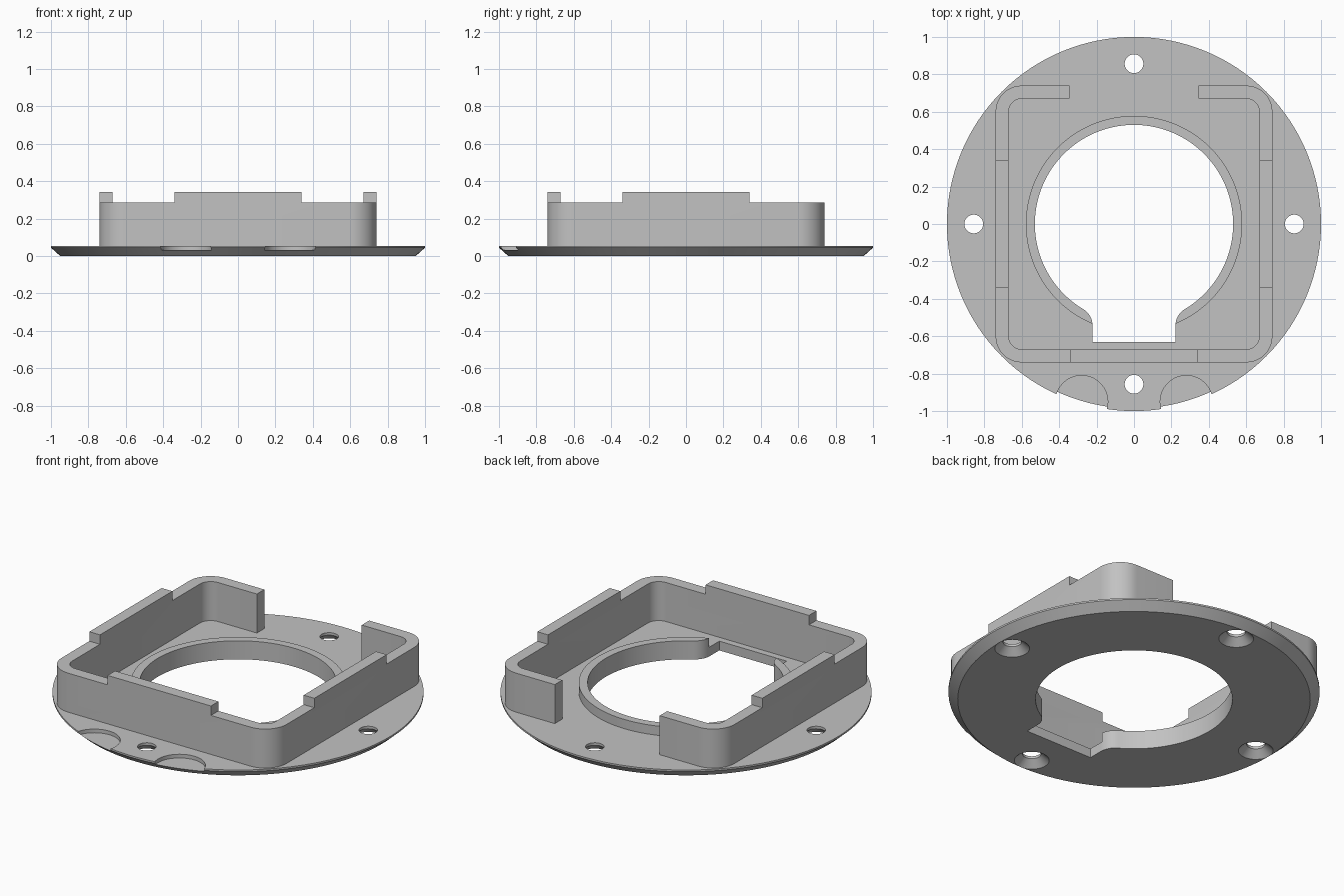
import bpy
import bmesh
from math import cos, sin, pi, atan2, hypot, sqrt, radians

cube = bpy.data.objects.get("Cube")
if cube:
    bpy.data.objects.remove(cube, do_unlink=True)

# One grey plastic for everything
grey = bpy.data.materials.new("grey plastic")
grey.use_nodes = True
colour = (0.54, 0.54, 0.54, 1)
grey.diffuse_color = colour
grey.node_tree.nodes["Principled BSDF"].inputs["Base Color"].default_value = colour

PLATE_TOP = 0.055
COLLAR_TOP = 0.11
WALL_TOP = 0.287
TAB_TOP = 0.343
TAB = 0.34


def arc(cx, cy, r, a0, a1, n):
    return [(cx + r * cos(a0 + (a1 - a0) * i / n),
             cy + r * sin(a0 + (a1 - a0) * i / n)) for i in range(n + 1)]


def circle(r, cx=0, cy=0, n=128):
    return arc(cx, cy, r, 0, 2 * pi, n)[:-1]


def rounded_square(half, r):
    c = half - r
    pts = []
    for k, (sx, sy) in enumerate([(1, 1), (-1, 1), (-1, -1), (1, -1)]):
        pts += arc(sx * c, sy * c, r, k * pi / 2, (k + 1) * pi / 2, 12)
    return pts


def box(x0, x1, y0, y1):
    return [(x0, y0), (x1, y0), (x1, y1), (x0, y1)]


def loft(name, *levels):
    """Solid through (z, outline) levels with equal point counts."""
    bm = bmesh.new()
    rings = [[bm.verts.new((x, y, z)) for x, y in pts] for z, pts in levels]
    for low, high in zip(rings, rings[1:]):
        for i in range(len(low)):
            j = (i + 1) % len(low)
            bm.faces.new((low[i], low[j], high[j], high[i]))
    bm.faces.new(rings[0][::-1])
    bm.faces.new(rings[-1])
    bmesh.ops.recalc_face_normals(bm, faces=bm.faces)
    mesh = bpy.data.meshes.new(name)
    bm.to_mesh(mesh)
    bm.free()
    mesh.materials.append(grey)
    obj = bpy.data.objects.new(name, mesh)
    bpy.context.collection.objects.link(obj)
    return obj


def prism(name, pts, z0, z1):
    return loft(name, (z0, pts), (z1, pts))


def cut(obj, *levels):
    cutter = loft("cutter", *levels)
    cutter.hide_render = True
    mod = obj.modifiers.new("cut", "BOOLEAN")
    mod.operation = "DIFFERENCE"
    mod.solver = "EXACT"
    mod.object = cutter
    bpy.context.view_layer.objects.active = obj
    bpy.ops.object.modifier_apply(modifier=mod.name)
    bpy.data.objects.remove(cutter, do_unlink=True)


def cut_through(obj, pts, z0=-0.1, z1=0.5):
    cut(obj, (z0, pts), (z1, pts))


# Keyhole opening: circle blending through fillets into a square slot
HOLE, SLOT, FILLET = 0.53, 0.222, 0.1
fx = SLOT + FILLET
fy = -sqrt((HOLE + FILLET) ** 2 - fx ** 2)
meet = atan2(fy, fx)
half = arc(0, 0, HOLE, pi / 2, meet, 80)
half += arc(fx, fy, FILLET, meet + pi, pi, 12)[1:] + [(SLOT, -0.63)]
opening = half + [(-x, y) for x, y in half[:0:-1]]

# Round base plate with chamfered underside
plate = loft("base_plate", (0, circle(0.95)), (0.045, circle(1)),
             (PLATE_TOP, circle(1)))
cut_through(plate, opening)

# Four countersunk screw holes
for k in range(4):
    x, y = 0.857 * cos(k * pi / 2), 0.857 * sin(k * pi / 2)
    cut(plate, (-0.01, circle(0.105, x, y, 48)),
        (0.04, circle(0.05, x, y, 48)), (0.1, circle(0.05, x, y, 48)))

# Two shallow round recesses on the front rim
for side in (-1, 1):
    cut_through(plate, circle(0.14, side * 0.28, -0.95, 64), z0=0.033)

# Raised collar around the opening
collar = prism("opening_collar", circle(0.578), PLATE_TOP, COLLAR_TOP)
cut_through(collar, opening)

# Square wall, open at the back, with raised tabs mid-side
wall = prism("square_wall", rounded_square(0.74, 0.14), PLATE_TOP, TAB_TOP)
cut_through(wall, rounded_square(0.67, 0.07))
cut_through(wall, box(-0.345, 0.345, 0.5, 0.9))
for sx in (-1, 1):
    for sy in (-1, 1):
        xs = sorted((sx * TAB, sx))
        ys = sorted((sy * TAB, sy))
        cut_through(wall, box(*xs, *ys), z0=WALL_TOP)

# Smooth curved sides, keep edges crisp
for obj in (plate, collar, wall):
    bpy.ops.object.select_all(action="DESELECT")
    obj.select_set(True)
    bpy.context.view_layer.objects.active = obj
    bpy.ops.object.shade_smooth_by_angle(angle=radians(25))
